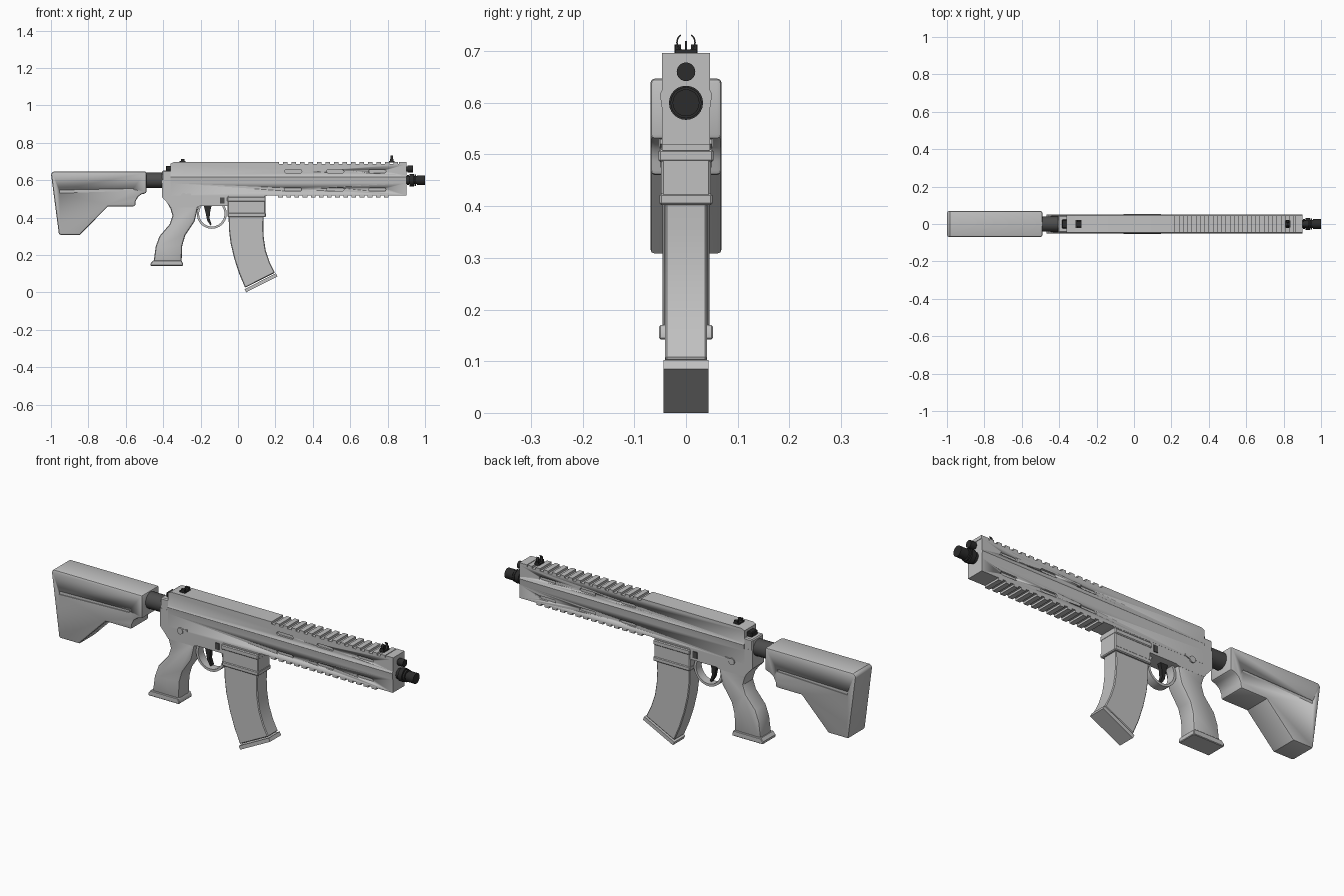
import bpy, bmesh, math
from mathutils import Matrix

if "Cube" in bpy.data.objects:
    bpy.data.objects.remove(bpy.data.objects["Cube"])


def material(name, v):
    m = bpy.data.materials.new(name)
    m.diffuse_color = (v, v, v, 1)
    m.use_nodes = True
    m.node_tree.nodes["Principled BSDF"].inputs["Base Color"].default_value = m.diffuse_color
    return m


GREY = material("light grey", 0.53)
STEEL = material("dark steel", 0.075)
BLACK = material("black metal", 0.025)


def finish(name, bm, mat, bevel=0, segments=1):
    bmesh.ops.recalc_face_normals(bm, faces=bm.faces)
    me = bpy.data.meshes.new(name)
    bm.to_mesh(me)
    bm.free()
    me.materials.append(mat)
    ob = bpy.data.objects.new(name, me)
    bpy.context.collection.objects.link(ob)
    bpy.context.view_layer.objects.active = ob
    bpy.ops.object.select_all(action='DESELECT')
    ob.select_set(True)
    if bevel:
        mod = ob.modifiers.new("bevel", 'BEVEL')
        mod.width, mod.segments = bevel, segments
        mod.limit_method, mod.angle_limit = 'ANGLE', math.radians(55)
        bpy.ops.object.modifier_apply(modifier=mod.name)
    bpy.ops.object.shade_smooth_by_angle(angle=math.radians(32))
    return ob


def prism(name, pts, lo, hi, mat=GREY, axis='y', bevel=0, segments=1):
    """Extrude an outline, (x, z) along y or (y, z) along x."""
    bm = bmesh.new()
    put = (lambda a, b, t: (a, t, b)) if axis == 'y' else (lambda a, b, t: (t, a, b))
    f = bm.faces.new([bm.verts.new(put(a, b, lo)) for a, b in pts])
    r = bmesh.ops.extrude_face_region(bm, geom=[f])
    vs = [v for v in r["geom"] if isinstance(v, bmesh.types.BMVert)]
    bmesh.ops.translate(bm, verts=vs, vec=put(0, 0, hi - lo))
    return finish(name, bm, mat, bevel, segments)


def box(name, x0, x1, y0, y1, z0, z1, mat=GREY, bevel=0):
    return prism(name, [(x0, z0), (x1, z0), (x1, z1), (x0, z1)], y0, y1, mat, 'y', bevel)


def tube(name, x0, x1, z, r, mat, n=24):
    pts = [(r * math.cos(i * math.tau / n), z + r * math.sin(i * math.tau / n)) for i in range(n)]
    return prism(name, pts, x0, x1, mat, 'x')


def arc(cx, cz, r, a0, a1, n):
    angles = [math.radians(a0 + (a1 - a0) * i / n) for i in range(n + 1)]
    return [(cx + r * math.cos(a), cz + r * math.sin(a)) for a in angles]


def cut(ob, cutters):
    for c in cutters:
        c.hide_render = True
        mod = ob.modifiers.new("cut", 'BOOLEAN')
        mod.operation, mod.solver, mod.object = 'DIFFERENCE', 'EXACT', c
        bpy.context.view_layer.objects.active = ob
        bpy.ops.object.modifier_apply(modifier=mod.name)
        bpy.data.objects.remove(c)


# Shoulder stock with a shallow groove on each side
stock = prism("stock", [(-1, .635), (-.985, .647), (-.49, .647), (-.49, .53), (-.515, .525),
                        (-.535, .51), (-.547, .487), (-.55, .46), (-.695, .46),
                        (-.845, .308), (-.957, .308)], -.069, .069, bevel=.009, segments=2)
groove = [(-.955, .53), (-.56, .543), (-.56, .555), (-.955, .547)]
cut(stock, [prism("groove_cutter", groove, s * .065 - .0, s * .09) for s in (-1, 1)])
tube("buffer_tube", -.5, -.4, .60, .041, STEEL)

# Upper receiver and handguard: one long section with a side ridge
half = [(.046, .518), (.046, .585), (.0505, .617), (.046, .625), (.046, .685)]
section = half + [(-y, z) for y, z in reversed(half)]
body = prism("upper_body", section, -.36, .9, axis='x')
slots = []
for x in (.295, .52, .745):
    for z in (.647, .55):
        pts = arc(x + .037, z, .009, -90, 90, 6) + arc(x - .037, z, .009, 90, 270, 6)
        slots += [prism("slot_cutter", pts, s * .036, s * .08) for s in (-1, 1)]
cut(body, slots)
prism("receiver_top", [(-.36, .68), (.22, .68), (.22, .696), (-.345, .696), (-.36, .688)],
      -.046, .046)
box("receiver_rear", -.405, -.355, -.045, .045, .56, .652, bevel=.005)

# Rail teeth above and below the handguard
for i in range(15):
    x = .24 + i * .0455
    box("top_rail_tooth", x, x + .025, -.046, .046, .68, .696)
for i in range(14):
    x = .215 + i * .0435
    box("bottom_rail_tooth", x, x + .025, -.046, .046, .508, .52)
box("handguard_end", .86, .9, -.046, .046, .68, .696)

# Lower receiver
prism("lower_receiver", [(-.405, .60), (-.405, .508), (-.375, .475), (-.36, .455), (-.22, .455),
                         (-.2, .462), (-.04, .462), (-.04, .44), (.14, .44), (.145, .515),
                         (.178, .52), (.178, .55), (.178, .6)], -.0455, .0455)

# Magazine well with ridges
box("magazine_well", -.055, .147, -.048, .048, .402, .518, bevel=.004)
box("magazine_well_ridge", -.058, .148, -.053, .053, .485, .51, bevel=.004)
box("magazine_well_lip", -.056, .149, -.0515, .0515, .402, .425, bevel=.004)

# Curved magazine and its floor plate
prism("magazine", [(-.05, .42), (-.049, .34), (-.04, .265), (-.02, .18), (.006, .10), (.038, .025),
                   (.197, .105), (.17, .16), (.148, .225), (.138, .29), (.135, .35), (.138, .42)],
      -.041, .041, bevel=.004)
prism("magazine_floor_plate", [(.035, .017), (.043, .0), (.211, .085), (.203, .102)], -.044, .044)

# Pistol grip with flared foot
prism("grip", [(-.385, .49), (-.362, .45), (-.35, .41), (-.365, .365), (-.42, .30), (-.44, .245),
               (-.452, .155), (-.302, .155), (-.298, .25), (-.282, .305), (-.232, .38),
               (-.222, .42), (-.212, .47)], -.045, .045, bevel=.012, segments=2)
prism("grip_foot", [(-.455, .17), (-.467, .155), (-.467, .142), (-.295, .142), (-.295, .155),
                    (-.302, .17)], -.052, .052, bevel=.003)

# Trigger guard and trigger
prism("trigger_guard", arc(-.14, .42, .08, 145, 395, 24) + arc(-.14, .42, .068, 395, 145, 24),
      -.022, .022)
prism("trigger", [(-.185, .47), (-.172, .42), (-.165, .385), (-.148, .358), (-.141, .363),
                  (-.152, .395), (-.15, .425), (-.14, .47)], -.01, .01, BLACK)

# Controls on both sides
for s in (-1, 1):
    def side(name, pts, out, mat=GREY):
        prism(name, pts, *sorted((s * .04, s * out)), mat)
    side("selector_knob", arc(-.29, .515, .016, 0, 345, 23), .052)
    side("selector_lever", [(-.29, .507), (-.25, .52), (-.25, .53), (-.29, .525)], .05)
    side("magazine_release", [(-.095, .475), (-.072, .475), (-.072, .508), (-.095, .508)],
         .0495, STEEL)

# Barrel, muzzle device and gas plug
tube("barrel", .89, .99, .60, .021, BLACK)
for i, (a, b, r) in enumerate([(.903, .915, .027), (.918, .94, .033), (.944, .952, .03),
                               (.956, 1.0, .026)]):
    tube("muzzle_ring_%d" % (i + 1), a, b, .60, r, BLACK)
tube("gas_plug_neck", .89, .91, .66, .013, BLACK)
tube("gas_plug", .905, .936, .66, .018, BLACK)

# Front sight: base, post and two curved horns
box("front_sight_base", .808, .836, -.02, .02, .694, .703, BLACK)
box("front_sight_post", .818, .826, -.002, .002, .70, .72, BLACK)
for a in (125, 270):
    prism("front_sight_horn", arc(0, .717, .019, a, a + 145, 10) + arc(0, .717, .016, a + 145, a, 10),
          .815, .829, BLACK, 'x')
for s in (-1, 1):
    box("front_sight_ear", .812, .832, s * .021 - .0015, s * .021 + .0015, .694, .712, BLACK)

# Rear sight and charging handle
box("rear_sight_base", -.312, -.282, -.022, .022, .694, .703, BLACK)
for s in (-1, 1):
    box("rear_sight_ear", -.305, -.285, s * .016 - .006, s * .016 + .006, .70, .713, BLACK)
box("charging_handle", -.386, -.355, -.024, .024, .65, .676, BLACK, bevel=.004)
